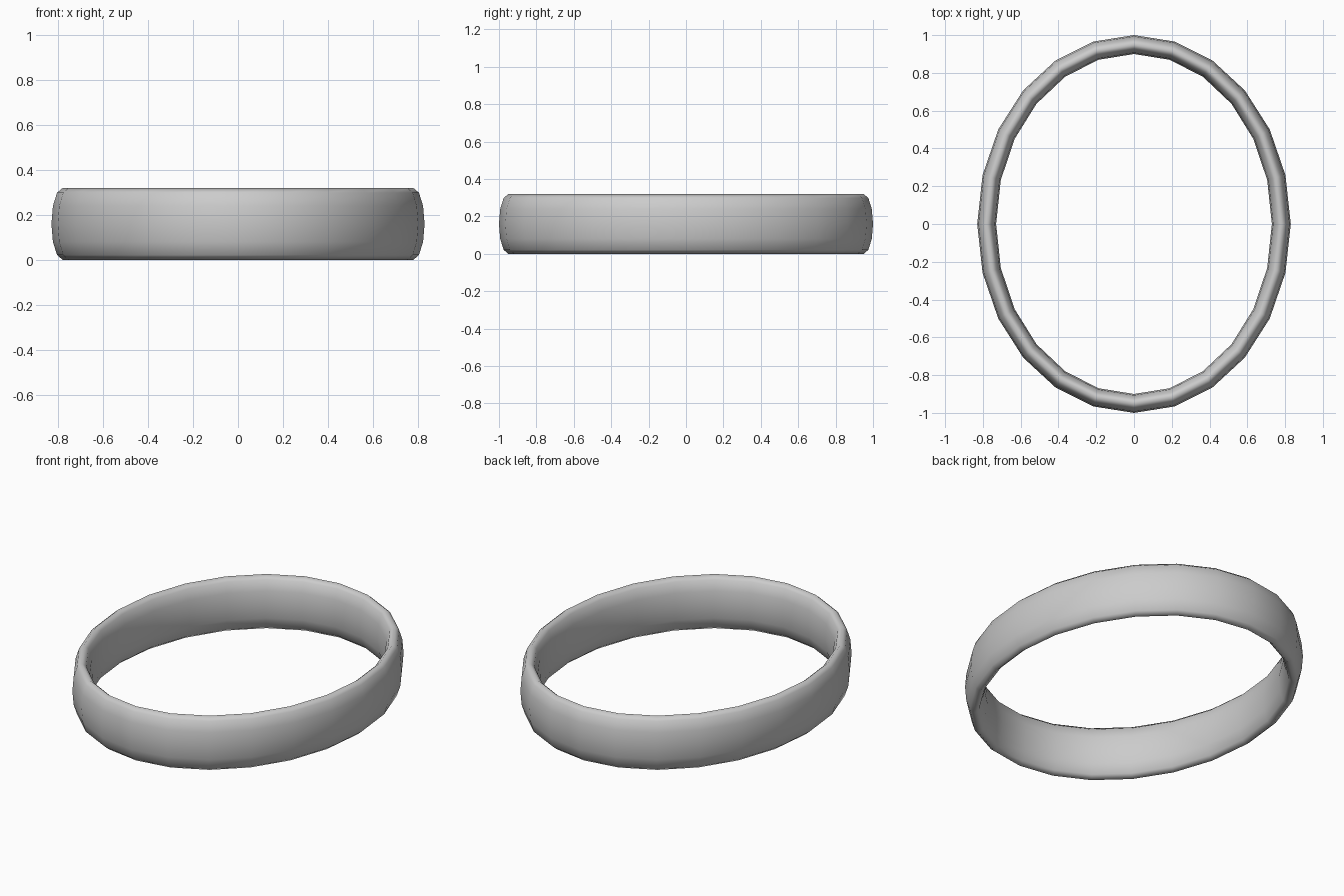
import bpy, bmesh
from math import sin, cos, pi

if "Cube" in bpy.data.objects:
    bpy.data.objects.remove(bpy.data.objects["Cube"])

SEGMENTS, SIDES = 24, 12
RX, RY = 0.78, 0.95          # centre line of the oval
HALF_T, HALF_H = 0.05, 0.16  # half thickness and half height of the band

# Oval band: tall elliptical cross-section swept around an oval
bm = bmesh.new()
rings = []
for i in range(SEGMENTS):
    a = 2 * pi * i / SEGMENTS
    ring = []
    for j in range(SIDES):
        b = 2 * pi * j / SIDES
        o = HALF_T * cos(b)
        ring.append(bm.verts.new(((RX + o) * cos(a), (RY + o) * sin(a),
                                  HALF_H + HALF_H * sin(b))))
    rings.append(ring)

for i in range(SEGMENTS):
    r, s = rings[i], rings[(i + 1) % SEGMENTS]
    for j in range(SIDES):
        k = (j + 1) % SIDES
        bm.faces.new((r[j], s[j], s[k], r[k])).smooth = True

bmesh.ops.recalc_face_normals(bm, faces=bm.faces)
mesh = bpy.data.meshes.new("oval_band")
bm.to_mesh(mesh)
bm.free()
band = bpy.data.objects.new("oval_band", mesh)
bpy.context.collection.objects.link(band)
